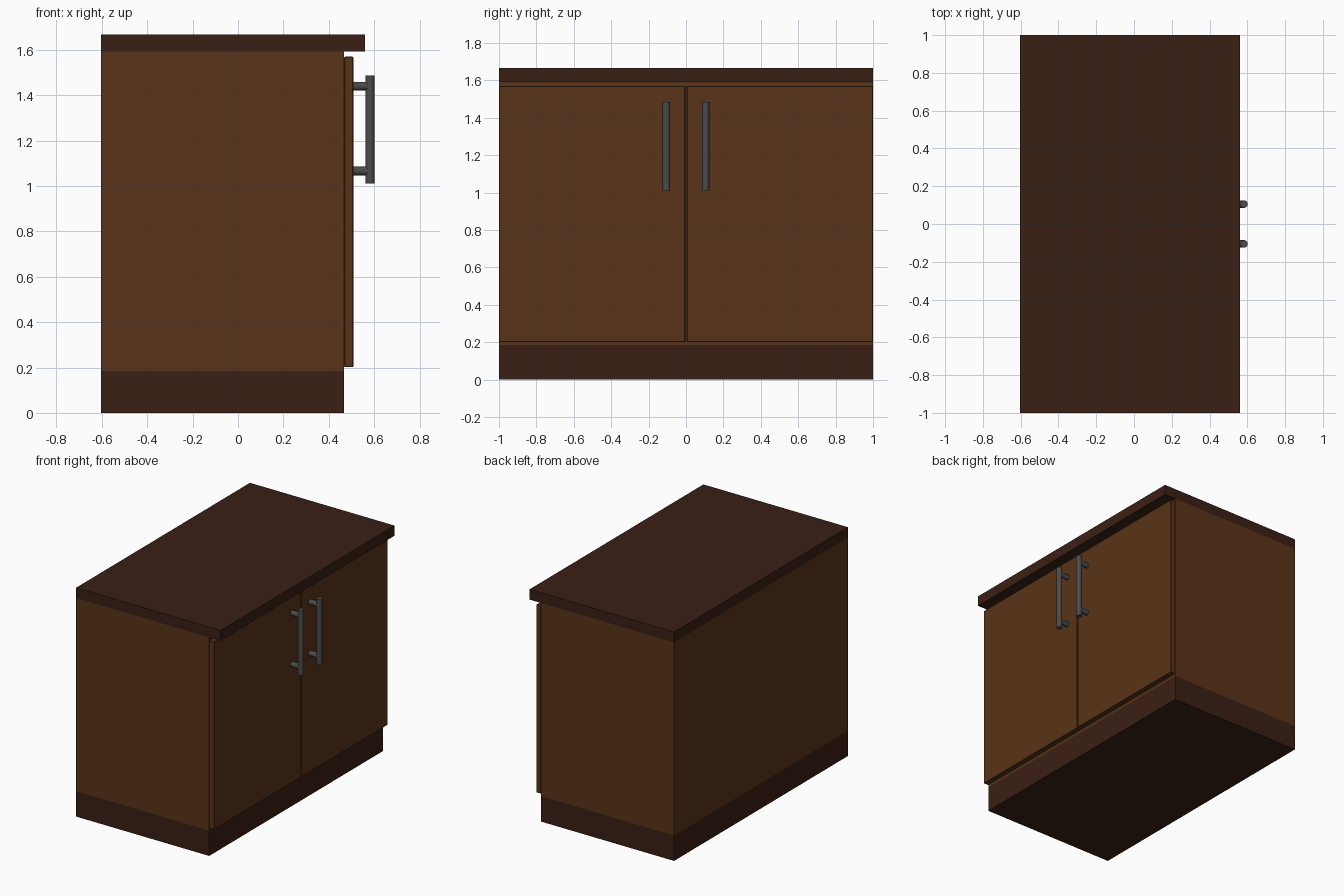
import bpy
from math import pi

if "Cube" in bpy.data.objects:
    bpy.data.objects.remove(bpy.data.objects["Cube"])


def material(name, rgb):
    m = bpy.data.materials.new(name)
    m.diffuse_color = (*rgb, 1)
    m.use_nodes = True
    m.node_tree.nodes["Principled BSDF"].inputs["Base Color"].default_value = m.diffuse_color
    return m


wood = material("brown_wood", (0.10, 0.034, 0.009))
dark = material("dark_wood", (0.042, 0.014, 0.0075))
metal = material("dark_metal", (0.07, 0.07, 0.07))


def box(name, lo, hi, mat, bevel=0):
    bpy.ops.mesh.primitive_cube_add(size=1, location=[(a + b) / 2 for a, b in zip(lo, hi)])
    o = bpy.context.object
    o.name = name
    o.scale = [b - a for a, b in zip(lo, hi)]
    bpy.ops.object.transform_apply(location=False, rotation=False, scale=True)
    o.data.materials.append(mat)
    if bevel:
        b = o.modifiers.new("Bevel", 'BEVEL')
        b.width, b.segments = bevel, 1
    return o


def rod(name, radius, length, loc, rot=(0, 0, 0)):
    bpy.ops.mesh.primitive_cylinder_add(vertices=24, radius=radius, depth=length,
                                        location=loc, rotation=rot)
    o = bpy.context.object
    o.name = name
    o.data.materials.append(metal)
    bpy.ops.object.shade_smooth_by_angle()
    return o


# Plinth, carcass and worktop, flush at the back and both ends
box("plinth", (-0.604, -1, 0), (0.468, 1, 0.185), dark)
box("carcass", (-0.604, -1, 0.185), (0.468, 1, 1.592), wood)
box("worktop", (-0.604, -1, 1.592), (0.56, 1, 1.667), dark)

# Pair of doors, each with a bar handle on two posts
for s, side in ((-1, "left"), (1, "right")):
    y0, y1 = sorted((s * 0.004, s * 1.0))
    box(side + "_door", (0.468, y0, 0.202), (0.508, y1, 1.57), wood, 0.003)
    y = s * 0.105
    rod(side + "_handle_bar", 0.02, 0.474, (0.582, y, 1.249))
    for z, end in ((1.066, "lower"), (1.44, "upper")):
        rod(f"{side}_{end}_handle_post", 0.019, 0.082, (0.541, y, z), (0, pi / 2, 0))
